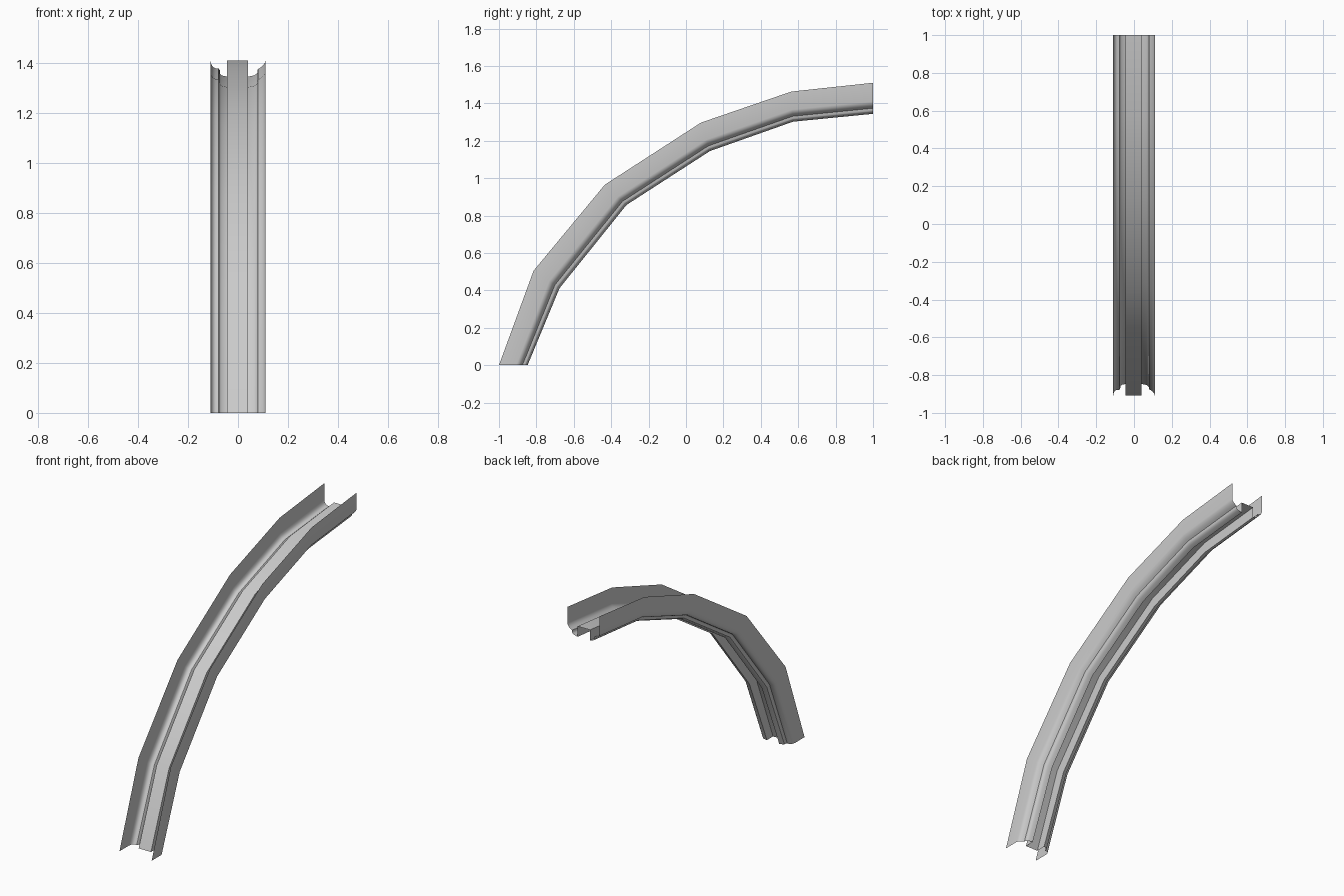
import bpy, bmesh, math
from mathutils import Vector

if "Cube" in bpy.data.objects:
    bpy.data.objects.remove(bpy.data.objects["Cube"])

# Side-view path (y, z): outer lip of the channel and its inner underside
outer = [(-1, 0), (-.815, .505), (-.434, .965), (.08, 1.297), (.563, 1.463), (1, 1.51)]
inner = [(-.847, 0), (-.676, .412), (-.318, .857), (.128, 1.145), (.572, 1.302), (1, 1.344)]

# Cross-section (x, fraction of depth from outer lip to underside)
left = [(-.11, 0), (-.11, .6), (-.107, .70), (-.100, .77), (-.09, .80), (-.078, .80),
        (-.073, .84), (-.072, .93), (-.065, .97), (-.044, 1), (-.044, .61)]
right = [(.04, .61), (.04, 1), (.065, .97), (.074, .93), (.078, .90), (.079, .82),
         (.09, .78), (.1, .73), (.107, .67), (.11, .6), (.11, 0)]
profile = left + right

# Sweep the open cross-section along the faceted arch
bm = bmesh.new()
rings = []
for o, i in zip(outer, inner):
    o, i = Vector((0, *o)), Vector((0, *i))
    ring = []
    for x, t in profile:
        p = o.lerp(i, t)
        p.x = x
        ring.append(bm.verts.new(p))
    rings.append(ring)
for a, b in zip(rings, rings[1:]):
    for k in range(len(profile) - 1):
        bm.faces.new((a[k], a[k + 1], b[k + 1], b[k]))

mesh = bpy.data.meshes.new("curved_channel_rail")
bm.to_mesh(mesh)
bm.free()
rail = bpy.data.objects.new("curved_channel_rail", mesh)
bpy.context.collection.objects.link(rail)

# Soft fillets, crisp channel corners
bpy.context.view_layer.objects.active = rail
rail.select_set(True)
bpy.ops.object.shade_smooth_by_angle(angle=math.radians(40))
